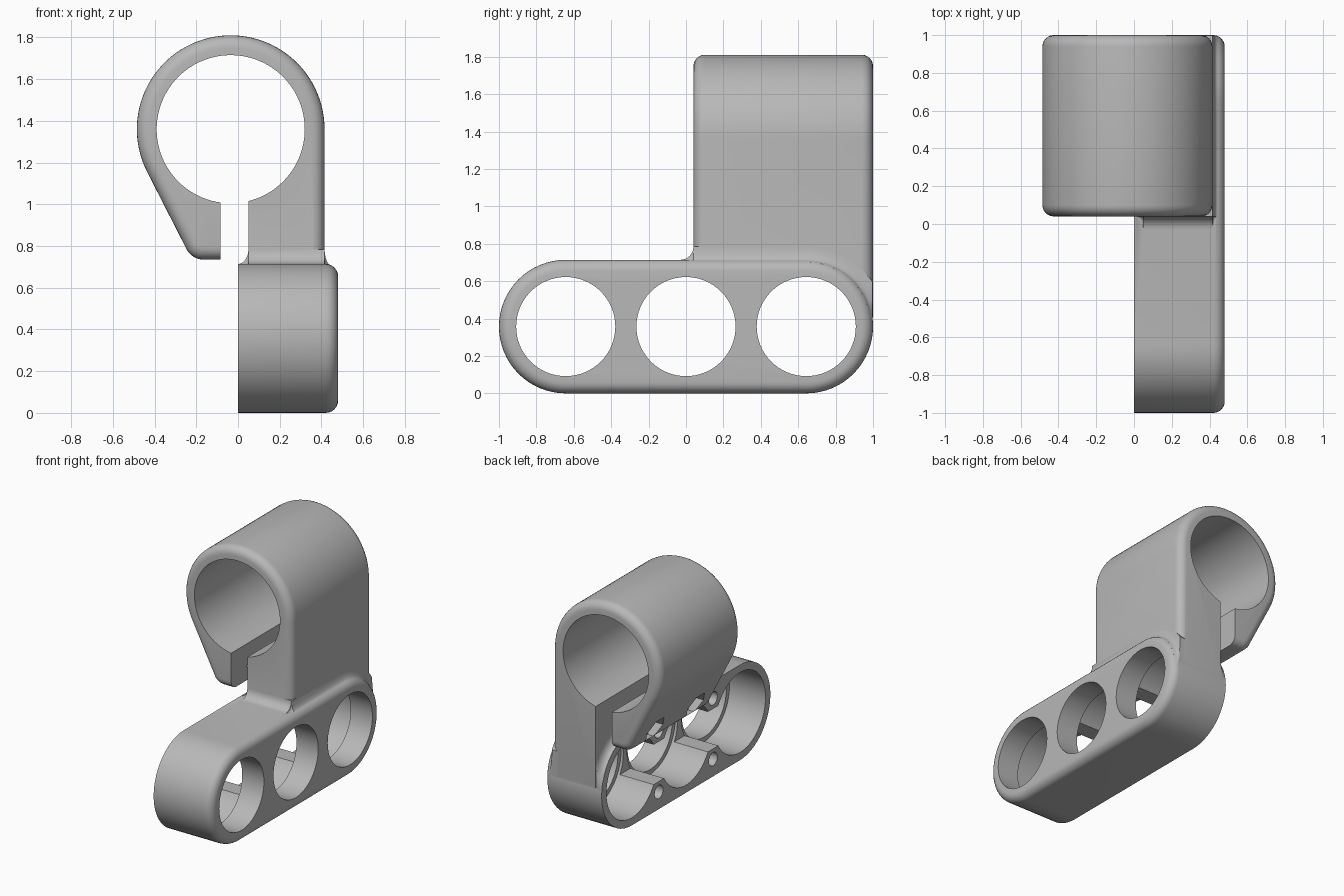
import bpy, bmesh
from math import sin, cos, pi, radians

default = bpy.data.objects.get("Cube")
if default:
    bpy.data.objects.remove(default, do_unlink=True)

grey = bpy.data.materials.new("plain grey")
grey.use_nodes = True
grey.diffuse_color = (0.48, 0.48, 0.48, 1)
grey.node_tree.nodes["Principled BSDF"].inputs["Base Color"].default_value = grey.diffuse_color


def arc(cu, cv, r, a, b, n):
    """Points on an arc, angles in degrees."""
    angles = [radians(a + (b - a) * i / n) for i in range(n + 1)]
    return [(cu + r * cos(t), cv + r * sin(t)) for t in angles]


def circle(cu, cv, r, n=64):
    return arc(cu, cv, r, 0, 360, n)[:-1]


def box(u0, u1, v0, v1):
    return [(u0, v0), (u1, v0), (u1, v1), (u0, v1)]


def loft(name, rings, axis, round_at=(), radius=0.06):
    """Skin (position, outline) rings along an axis and round the chosen end rims."""
    bm = bmesh.new()
    loops = []
    for t, outline in rings:
        loops.append([bm.verts.new((t, u, v) if axis == "x" else (u, t, v)) for u, v in outline])
    for a, b in zip(loops, loops[1:]):
        for i in range(len(a)):
            j = (i + 1) % len(a)
            bm.faces.new((a[i], a[j], b[j], b[i]))
    caps = [bm.faces.new(loops[0][::-1]), bm.faces.new(loops[-1])]
    bmesh.ops.recalc_face_normals(bm, faces=bm.faces[:])
    rims = [e for k in round_at for e in caps[k].edges]
    if rims:
        bmesh.ops.bevel(bm, geom=rims, offset=radius, segments=6, profile=0.5,
                        affect="EDGES", clamp_overlap=False)
    mesh = bpy.data.meshes.new(name)
    bm.to_mesh(mesh)
    bm.free()
    mesh.materials.append(grey)
    obj = bpy.data.objects.new(name, mesh)
    bpy.context.collection.objects.link(obj)
    return obj


def prism(name, outline, axis, a, b, round_at=()):
    return loft(name, [(a, outline), (b, outline)], axis, round_at)


def combine(target, other, operation):
    """Apply a boolean and discard the helper."""
    other.hide_render = True
    mod = target.modifiers.new("boolean", "BOOLEAN")
    mod.operation, mod.solver, mod.object = operation, "EXACT", other
    graph = bpy.context.evaluated_depsgraph_get()
    mesh = bpy.data.meshes.new_from_object(target.evaluated_get(graph))
    target.modifiers.clear()
    target.data = mesh
    bpy.data.objects.remove(other, do_unlink=True)


# Key sizes
R = 0.357          # beam end radius
PITCH = 0.643      # spacing of the beam holes
CX, CZ = -0.035, 1.36  # clamp axis
FRONT, BACK = 0.04, 1.0
LEG_IN, LEG_OUT = 0.05, 0.415

# Clamp: ring, sloping tab and straight leg, with rounded end rims
outline = arc(CX, CZ, 0.45, 0, 207, 56) + arc(-0.166, 0.825, 0.09, 207, 270, 8)
outline += [(-0.02, 0.735), (-0.02, R), (LEG_OUT, R)]
clamp = prism("clamp", outline, "y", FRONT, BACK, round_at=(0, 1))
combine(clamp, prism("bore", circle(CX, CZ, 0.355, 96), "y", -0.5, 1.5), "DIFFERENCE")
combine(clamp, prism("slit", box(-0.085, LEG_IN, 0.2, 1.2), "y", -0.5, 1.5), "DIFFERENCE")

# Beam: stadium plate rounded on its outer side
stadium = arc(PITCH, R, R, -90, 90, 32) + arc(-PITCH, R, R, 90, 270, 32)
beam = prism("beam_with_clamp", stadium, "x", 0, 0.48, round_at=(1,))


# Fillet where the leg meets the beam
def foot_outline(h):
    r = max(h, 0.002)
    pts = [(FRONT - r, 0.68)]
    pts += [(FRONT - r * (1 - sin(t)), 2 * R + h - r + r * (1 - cos(t)))
            for t in [pi / 2 * i / 6 for i in range(7)]]
    pts += [(min(u, 0.998), v) for u, v in arc(PITCH, R, R + h, 90, 0, 24)]
    return pts + [(0.9, R), (PITCH, 0.65)]


F = 0.07
steps = [pi / 2 * i / 6 for i in range(7)]
rings = [(LEG_IN - 0.049 * (1 - sin(t)), foot_outline(F * (1 - cos(t)))) for t in steps]
rings += [(LEG_OUT + 0.04 * (1 - sin(t)), foot_outline((F + 0.012) * (1 - cos(t)) - 0.012))
          for t in reversed(steps)]
foot = loft("foot_fillet", rings, "x")

combine(beam, clamp, "UNION")
combine(beam, foot, "UNION")

# Beam holes with a wide counterbore on the inner side
for y in (-PITCH, 0, PITCH):
    combine(beam, prism("hole", circle(y, R, 0.265), "x", -0.5, 1), "DIFFERENCE")
    combine(beam, prism("counterbore", circle(y, R, 0.3), "x", -0.5, 0.3), "DIFFERENCE")

# Slots through the webs and blind screw holes above and below them
for y in (-PITCH / 2, PITCH / 2):
    combine(beam, prism("web_slot", box(y - 0.1, y + 0.1, R - 0.15, R + 0.15), "x", -0.5, 0.28),
            "DIFFERENCE")
    for dz in (-0.228, 0.228):
        combine(beam, prism("screw_hole", circle(y, R + dz, 0.05, 24), "x", -0.05, 0.38),
                "DIFFERENCE")

# Clamping screws: bore through the tab into the leg, hex pocket on the tab
for y in (0.28, 0.76):
    combine(beam, prism("clamp_hole", circle(y, 0.84, 0.05, 24), "x", -0.6, 0.3), "DIFFERENCE")
    combine(beam, prism("nut_pocket", circle(y, 0.84, 0.095, 6), "x", -0.6, -0.18), "DIFFERENCE")

# Smooth shading with crisp edges
bpy.ops.object.select_all(action="DESELECT")
beam.select_set(True)
bpy.context.view_layer.objects.active = beam
bpy.ops.object.shade_smooth_by_angle(angle=radians(30))
